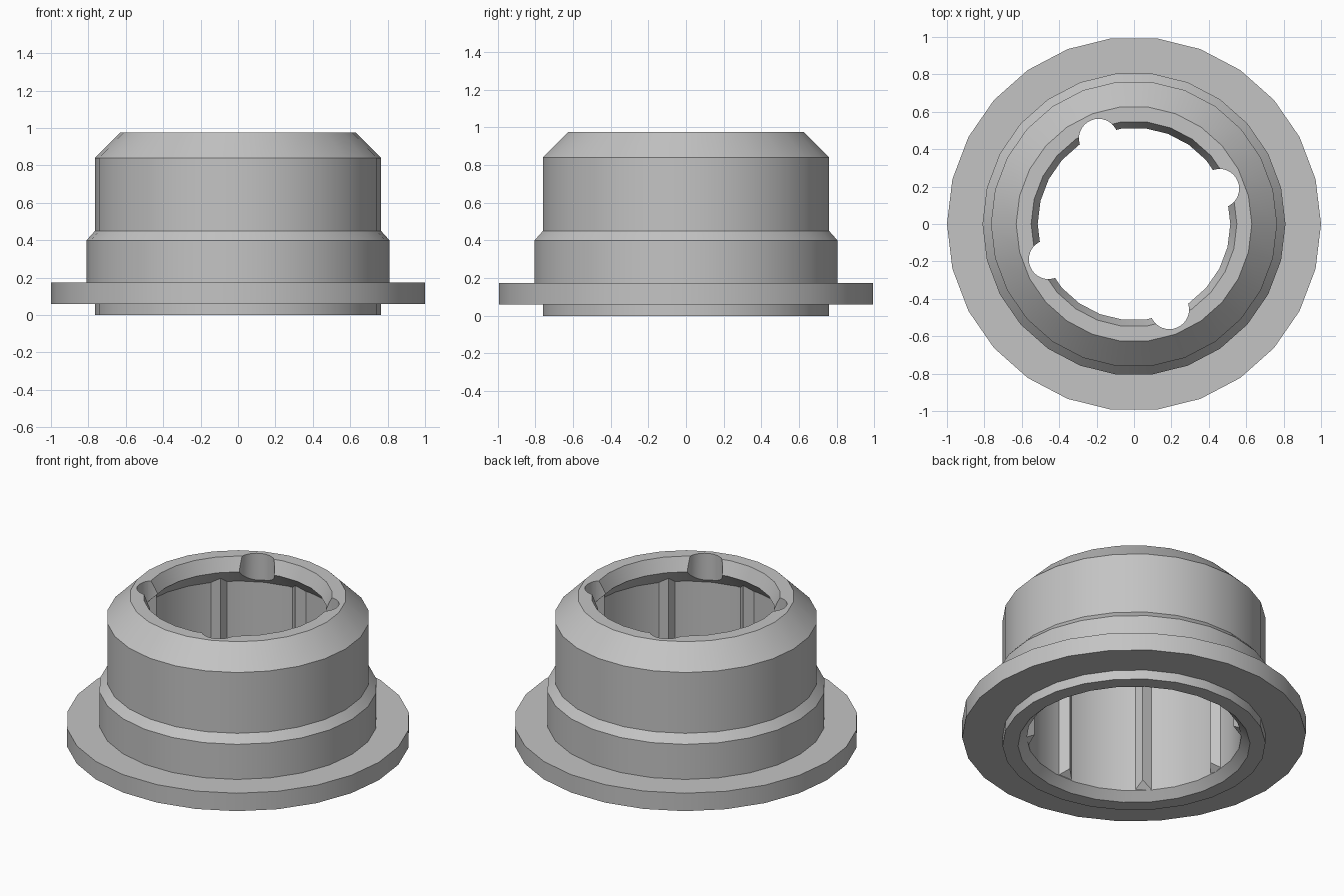
import bpy, bmesh, math
from mathutils import Matrix, Vector

SIDES = 26

cube = bpy.data.objects.get("Cube")
if cube:
    bpy.data.objects.remove(cube, do_unlink=True)

grey = bpy.data.materials.new("plain grey")
grey.use_nodes = True
colour = (0.55, 0.55, 0.55, 1)
grey.diffuse_color = colour
grey.node_tree.nodes["Principled BSDF"].inputs["Base Color"].default_value = colour


def add_object(name, bm):
    bmesh.ops.recalc_face_normals(bm, faces=bm.faces)
    mesh = bpy.data.meshes.new(name)
    bm.to_mesh(mesh)
    bm.free()
    mesh.materials.append(grey)
    obj = bpy.data.objects.new(name, mesh)
    bpy.context.collection.objects.link(obj)
    return obj


def select_only(obj):
    bpy.ops.object.select_all(action='DESELECT')
    obj.select_set(True)
    bpy.context.view_layer.objects.active = obj


# Flanged sleeve: closed wall section (radius, height) turned about z
section = [
    (0.765, 0), (0.765, 0.06), (1, 0.06), (1, 0.175), (0.81, 0.175),
    (0.81, 0.4), (0.765, 0.45), (0.765, 0.84), (0.63, 0.975),
    (0.55, 0.975), (0.515, 0.89), (0.625, 0.78), (0.625, 0.05), (0.675, 0),
]
bm = bmesh.new()
rings = []
for i in range(SIDES):
    turn = Matrix.Rotation(math.tau * i / SIDES, 3, 'Z')
    rings.append([bm.verts.new(turn @ Vector((r, 0, z))) for r, z in section])
for i, ring in enumerate(rings):
    following = rings[(i + 1) % SIDES]
    for j in range(len(section)):
        k = (j + 1) % len(section)
        bm.faces.new((ring[j], following[j], following[k], ring[k]))
sleeve = add_object("flanged_sleeve", bm)

# Four round notches cut through the inner lip
bm = bmesh.new()
for i in range(4):
    angle = math.radians(22.5 + 90 * i)
    place = Matrix.Translation((0.495 * math.cos(angle), 0.495 * math.sin(angle), 0.9))
    bmesh.ops.create_cone(bm, cap_ends=True, segments=32, radius1=0.105,
                          radius2=0.105, depth=0.4, matrix=place)
cutter = add_object("lip_notch_cutter", bm)
cutter.hide_render = True
cut = sleeve.modifiers.new("lip notches", 'BOOLEAN')
cut.operation = 'DIFFERENCE'
cut.solver = 'EXACT'
cut.object = cutter
select_only(sleeve)
bpy.ops.object.modifier_apply(modifier=cut.name)
bpy.data.objects.remove(cutter, do_unlink=True)
bpy.ops.object.shade_smooth_by_angle(angle=math.radians(30))

# Eight pointed ribs along the bore, their ends following the sloped faces
bm = bmesh.new()
for i in range(8):
    turn = Matrix.Rotation(math.tau * i / 8, 3, 'Z')
    low, high = [], []
    for r, side in ((0.64, -0.07), (0.58, 0), (0.64, 0.07)):
        low.append(bm.verts.new(turn @ Vector((r, side, 0.675 - r))))
        high.append(bm.verts.new(turn @ Vector((r, side, 1.405 - r))))
    bm.faces.new(low)
    bm.faces.new(high)
    for j in range(3):
        k = (j + 1) % 3
        bm.faces.new((low[j], low[k], high[k], high[j]))
add_object("bore_ribs", bm)
